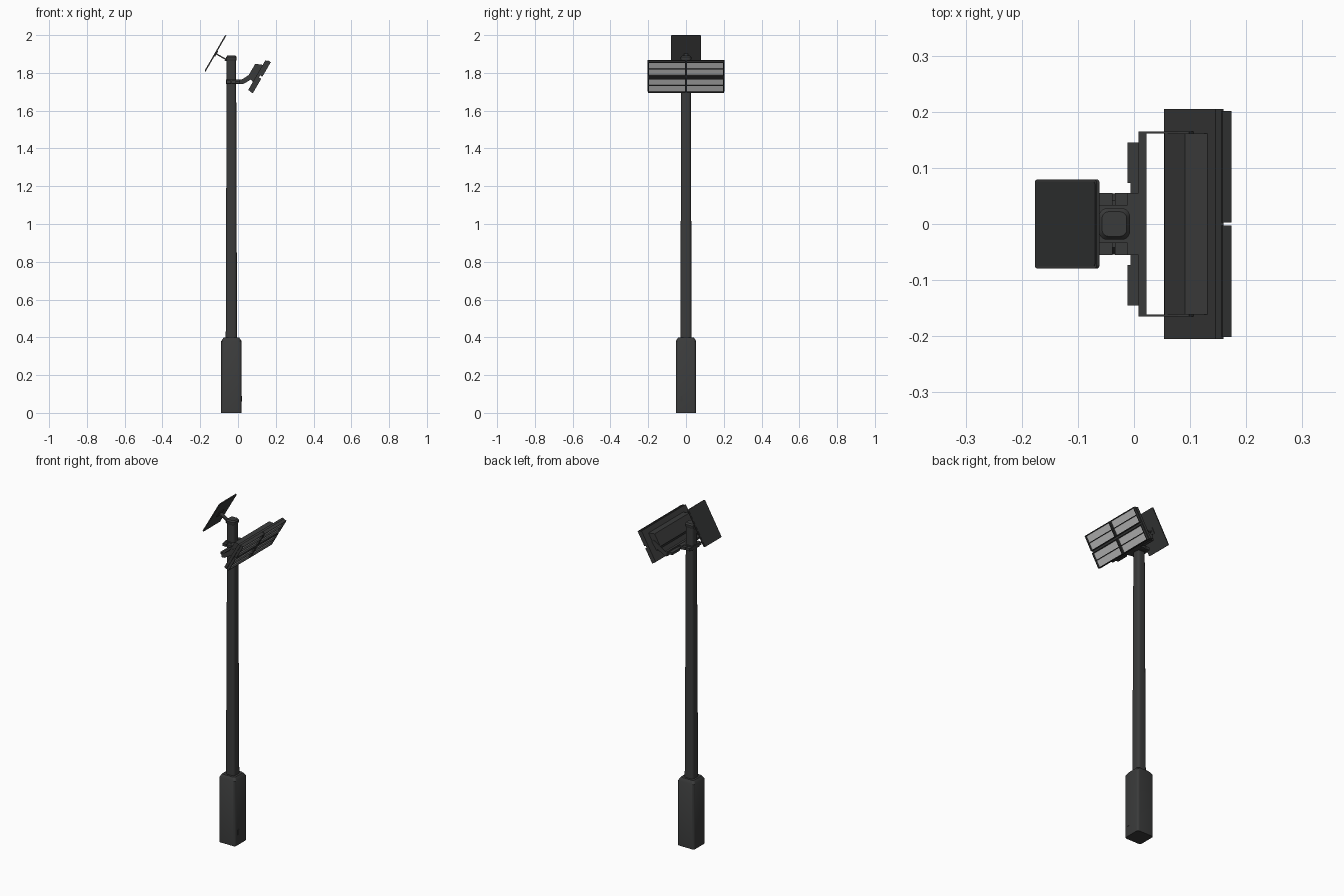
import bpy, bmesh, math
from mathutils import Matrix, Vector

if "Cube" in bpy.data.objects:
    bpy.data.objects.remove(bpy.data.objects["Cube"])


def material(name, rgb):
    m = bpy.data.materials.new(name)
    m.diffuse_color = (*rgb, 1)
    m.use_nodes = True
    m.node_tree.nodes["Principled BSDF"].inputs["Base Color"].default_value = m.diffuse_color
    return m


BODY = material("charcoal metal", (0.042, 0.043, 0.043))
CELL = material("solar black", (0.033, 0.034, 0.035))
LED = material("led pale grey", (0.56, 0.56, 0.56))
TILT = Matrix.Rotation(math.radians(30), 4, 'Y')   # lamp and solar panel share one slope
PX = -0.035                                        # pole axis


def finish(name, bm, mat, frame=Matrix()):
    bmesh.ops.recalc_face_normals(bm, faces=bm.faces)
    me = bpy.data.meshes.new(name)
    bm.to_mesh(me)
    bm.free()
    ob = bpy.data.objects.new(name, me)
    bpy.context.collection.objects.link(ob)
    me.materials.append(mat)
    ob.matrix_world = frame
    return ob


def add_box(bm, x0, x1, y0, y1, z0, z1):
    size = Matrix.Diagonal((x1 - x0, y1 - y0, z1 - z0, 1))
    mid = Matrix.Translation(((x0 + x1) / 2, (y0 + y1) / 2, (z0 + z1) / 2))
    return bmesh.ops.create_cube(bm, size=1, matrix=mid @ size)['verts']


def boxes(name, mat, items, frame=Matrix()):
    bm = bmesh.new()
    for b in items:
        add_box(bm, *b)
    return finish(name, bm, mat, frame)


def mirrored(items):
    return items + [(a, b, -d, -c, e, f) for a, b, c, d, e, f in items]


def post(name, rings, seg=5):
    """Rounded-square column; each ring is (z, half width, corner radius)."""
    bm = bmesh.new()
    loops = []
    for z, h, r in rings:
        loop = []
        for q in range(4):
            for i in range(seg + 1):
                a = math.pi / 2 * (q + i / seg)
                cx = (h - r) * (1 if q in (0, 3) else -1)
                cy = (h - r) * (1 if q in (0, 1) else -1)
                loop.append(bm.verts.new((PX + cx + r * math.cos(a), cy + r * math.sin(a), z)))
        loops.append(loop)
    n = len(loops[0])
    for a, b in zip(loops, loops[1:]):
        for i in range(n):
            bm.faces.new((a[i], a[(i + 1) % n], b[(i + 1) % n], b[i]))
    bm.faces.new(loops[0])
    bm.faces.new(loops[-1])
    ob = finish(name, bm, BODY)
    bpy.context.view_layer.objects.active = ob
    ob.select_set(True)
    bpy.ops.object.shade_smooth_by_angle(angle=math.radians(35))
    ob.select_set(False)


# Base, tapering pole and cap
post("base", [(0, 0.054, 0.013), (0.38, 0.054, 0.013), (0.398, 0.042, 0.013)])
post("pole", [(0.39, 0.03, 0.016), (1.1, 0.0275, 0.015), (1.87, 0.025, 0.014)])
post("pole_cap", [(1.866, 0.026, 0.014), (1.87, 0.028, 0.015), (1.883, 0.028, 0.015),
                  (1.891, 0.022, 0.012)])
boxes("base_hatch", BODY, [(0.018, 0.021, -0.03, -0.018, 0.06, 0.09)])

# Clamp around the pole and lamp mounting bar
boxes("pole_clamp", BODY, mirrored([
    (-0.064, -0.006, 0.02, 0.034, 1.742, 1.764),
    (-0.062, -0.038, 0.034, 0.055, 1.745, 1.761),
    (-0.034, -0.004, 0.034, 0.055, 1.745, 1.761)])
    + [(-0.064, -0.056, -0.034, 0.034, 1.742, 1.764), (-0.012, 0.01, -0.055, 0.055, 1.742, 1.764)])
boxes("mounting_bar", BODY, mirrored([(-0.012, 0.008, 0.073, 0.145, 1.744, 1.758)])
      + [(-0.006, 0.009, -0.145, 0.145, 1.746, 1.756), (0.008, 0.022, -0.165, 0.165, 1.74, 1.766)])

# Bent side arms of the U bracket
bm = bmesh.new()
profile = [(0.008, 1.74), (0.026, 1.74), (0.098, 1.782), (0.108, 1.797), (0.098, 1.812),
           (0.078, 1.803), (0.022, 1.766), (0.008, 1.766)]
for side in (-1, 1):
    f = bm.faces.new([bm.verts.new((x, side * 0.1615, z)) for x, z in profile])
    ext = bmesh.ops.extrude_face_region(bm, geom=[f])['geom']
    bmesh.ops.translate(bm, vec=(0, side * 0.0035, 0),
                        verts=[v for v in ext if isinstance(v, bmesh.types.BMVert)])
finish("bracket_arms", bm, BODY)

# Lamp back plate (tilted frame: x = outward, z = up the slope)
boxes("lamp_plate", BODY, [(-0.808, -0.792, -0.205, 0.205, 1.507, 1.69)], TILT)

# Driver housing on the back, narrower at its rear
bm = bmesh.new()
for v in add_box(bm, -0.845, -0.806, -0.161, 0.161, 1.556, 1.662):
    if v.co.x < -0.83:
        v.co.z = 1.609 + (v.co.z - 1.609) * 0.7
finish("driver_housing", bm, BODY, TILT)

# Four recessed light modules, each with a rim and a middle rib
rims, panels = [], []
for u0, u1 in ((1.505, 1.594), (1.606, 1.695)):
    y0, y1, w, mid = 0.0025, 0.201, 0.004, (u0 + u1) / 2
    for a, b in ((u0, u0 + w), (mid - 0.0013, mid + 0.0013), (u1 - w, u1)):
        rims.append((-0.793, -0.778, y0, y1, a, b))
    for a, b in ((y0, y0 + w), (y1 - w, y1)):
        rims.append((-0.793, -0.778, a, b, u0, u1))
    rims.append((-0.796, -0.790, y0, y1, u0, u1))
    panels.append((-0.791, -0.788, y0 + w, y1 - w, u0 + w, u1 - w))
boxes("module_rims", BODY, mirrored(rims), TILT)
boxes("led_panels", LED, mirrored(panels), TILT)

# Solar panel with rounded corners and a slightly raised cell face
for name, mat, n0, n1, inset in (("solar_frame", BODY, -1.058, -1.052, 0),
                                 ("solar_cells", CELL, -1.059, -1.057, 0.004)):
    bm = bmesh.new()
    add_box(bm, n0, n1, -0.079 + inset, 0.079 - inset, 1.479 + inset, 1.699 - inset)
    edges = [e for e in bm.edges if abs(e.verts[0].co.x - e.verts[1].co.x) > 0.001]
    bmesh.ops.bevel(bm, geom=edges, offset=0.006, segments=3, profile=0.5, affect='EDGES')
    finish(name, bm, mat, TILT)

# Solar panel bracket: pad, arm and pole foot
boxes("solar_bracket", BODY, [
    (-1.053, -1.048, -0.022, 0.022, 1.572, 1.606),
    (-1.05, -0.975, -0.011, 0.011, 1.585, 1.592),
    (-0.995, -0.985, -0.015, 0.015, 1.580, 1.600)], TILT)
